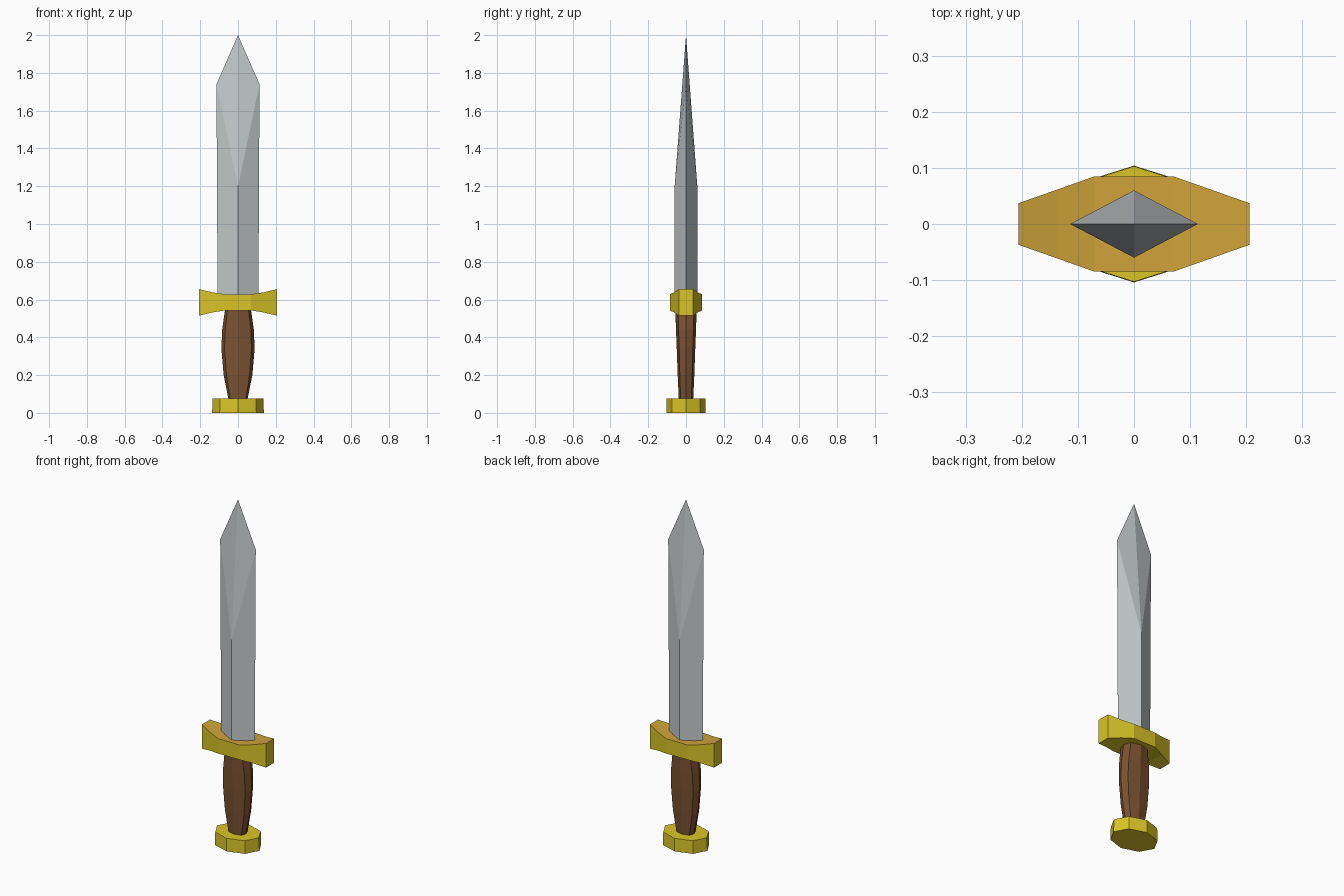
import bpy, bmesh
from math import sin, cos, pi

cube = bpy.data.objects.get("Cube")
if cube:
    bpy.data.objects.remove(cube, do_unlink=True)


def material(name, rgb):
    m = bpy.data.materials.new(name)
    m.use_nodes = True
    m.diffuse_color = (*rgb, 1)
    m.node_tree.nodes["Principled BSDF"].inputs["Base Color"].default_value = (*rgb, 1)
    return m


steel = material("steel", (0.55, 0.59, 0.60))
gold = material("yellow gold", (0.70, 0.56, 0.02))
bronze = material("dull gold", (0.62, 0.37, 0.04))
leather = material("brown leather", (0.20, 0.085, 0.03))


def finish(bm, name, *mats):
    """Turn a bmesh into an object with outward normals."""
    bmesh.ops.recalc_face_normals(bm, faces=bm.faces)
    mesh = bpy.data.meshes.new(name)
    bm.to_mesh(mesh)
    bm.free()
    for m in mats:
        mesh.materials.append(m)
    obj = bpy.data.objects.new(name, mesh)
    bpy.context.collection.objects.link(obj)
    return obj


def loft(bm, rings):
    """Bridge rings of points and cap both ends."""
    loops = [[bm.verts.new(p) for p in ring] for ring in rings]
    n = len(loops[0])
    for a, b in zip(loops, loops[1:]):
        for i in range(n):
            j = (i + 1) % n
            bm.faces.new((a[i], a[j], b[j], b[i]))
    bm.faces.new(loops[0][::-1])
    bm.faces.new(loops[-1])
    return loops


def octagon(rx, ry, z):
    return [(rx * cos(i * pi / 4), ry * sin(i * pi / 4), z) for i in range(8)]


# Pommel: flat oval octagon
bm = bmesh.new()
loft(bm, [octagon(0.137, 0.104, 0), octagon(0.134, 0.103, 0.075)])
finish(bm, "pommel", gold)

# Grip: swelling eight-sided handle
bm = bmesh.new()
rings = []
for z, rx, ry in [(0.07, 0.05, 0.038), (0.2, 0.076, 0.044), (0.34, 0.088, 0.049),
                  (0.44, 0.084, 0.053), (0.56, 0.067, 0.057)]:
    ring = octagon(rx, ry, z)
    for i in (1, 3, 5, 7):
        x, y, _ = ring[i]
        ring[i] = (x * 1.14, y * 1.05, z)
    rings.append(ring)
loft(bm, rings)
finish(bm, "grip", leather)

# Guard: rectangular sections flaring upward and tapering to the ends
half = [(0.07, 0.085, 0.043), (0.135, 0.062, 0.053), (0.206, 0.037, 0.070)]
stations = [(-x, y, h) for x, y, h in reversed(half)] + half
bm = bmesh.new()
loft(bm, [[(x, -y, 0.585 - h), (x, y, 0.585 - h), (x, y, 0.585 + h), (x, -y, 0.585 + h)]
          for x, y, h in stations])
bm.normal_update()
bmesh.ops.recalc_face_normals(bm, faces=bm.faces)
for f in bm.faces:
    f.material_index = int(f.normal.z > 0.5)
finish(bm, "guard", gold, bronze)

# Blade: diamond section, edges run past the ridge, then a faceted point
bm = bmesh.new()
base = [(0.108, 0, 0.6), (0, 0.06, 0.6), (-0.108, 0, 0.6), (0, -0.06, 0.6)]
top = [(0.114, 0, 1.74), (0, 0.06, 1.2), (-0.114, 0, 1.74), (0, -0.06, 1.2)]
lower, upper = [[bm.verts.new(p) for p in ring] for ring in (base, top)]
tip = bm.verts.new((0, 0, 2))
bm.faces.new(lower)
for i in range(4):
    j = (i + 1) % 4
    bm.faces.new((lower[i], lower[j], upper[j], upper[i]))
    bm.faces.new((upper[i], upper[j], tip))
finish(bm, "blade", steel)
